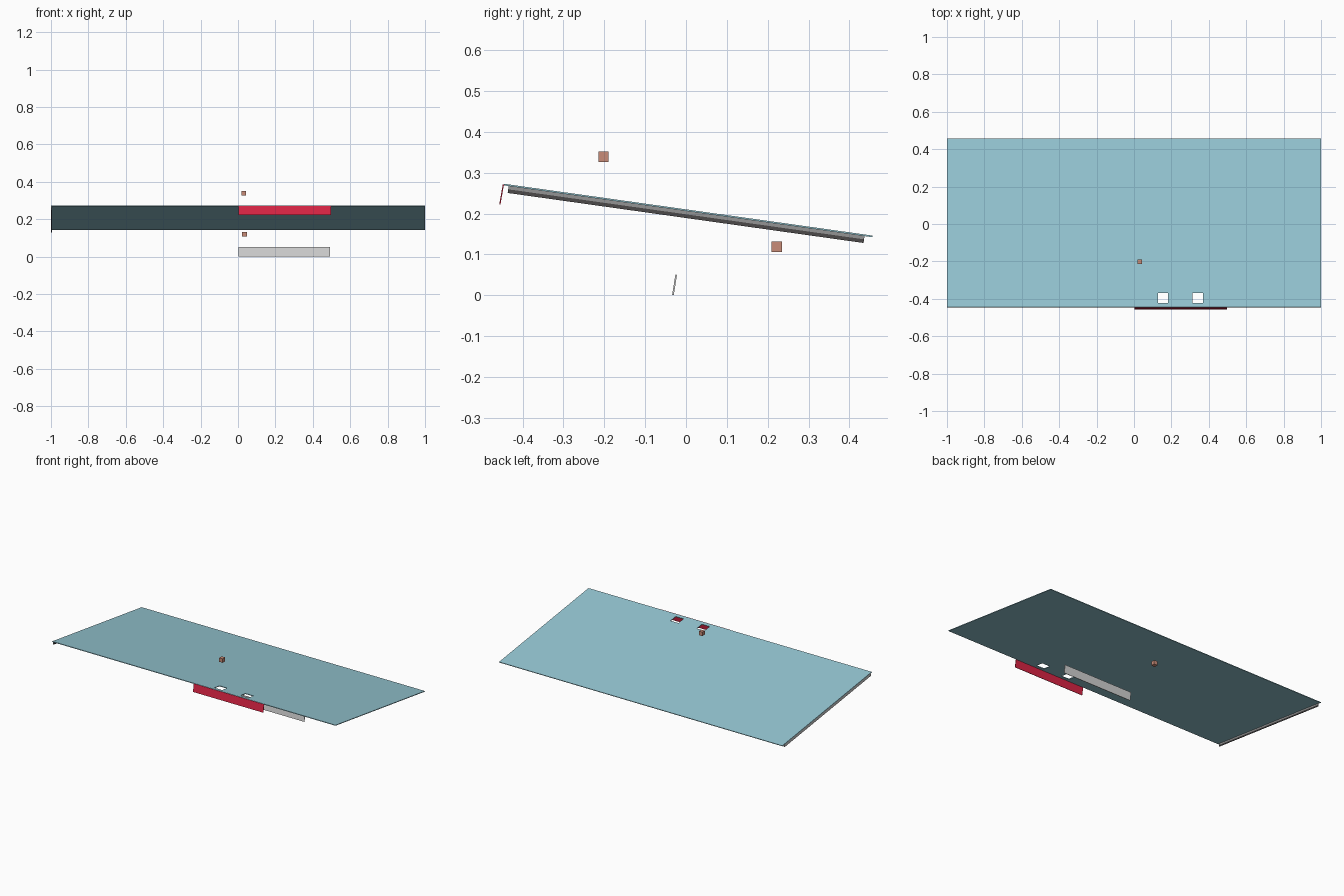
import bpy, bmesh, math
from mathutils import Matrix, Vector

if "Cube" in bpy.data.objects:
    bpy.data.objects.remove(bpy.data.objects["Cube"])


def material(name, rgb):
    m = bpy.data.materials.new(name)
    lin = [((c / 255 + 0.055) / 1.055) ** 2.4 if c > 10 else c / 3295 for c in rgb]
    m.diffuse_color = (*lin, 1)
    m.use_nodes = True
    m.node_tree.nodes["Principled BSDF"].inputs["Base Color"].default_value = m.diffuse_color
    return m


GLASS = material("pale blue", (150, 200, 212))
RED = material("red", (218, 36, 68))
LIGHT = material("light grey", (208, 208, 208))
GREY = material("mid grey", (148, 148, 148))
DARK = material("dark grey", (76, 74, 74))
COPPER = material("copper", (201, 140, 120))

TILT = math.radians(-8.0)
PANEL = Matrix.Translation((0, 0.006, 0.2095)) @ Matrix.Rotation(TILT, 4, 'X')


def finish(name, bm, mat, matrix):
    bmesh.ops.recalc_face_normals(bm, faces=bm.faces)
    me = bpy.data.meshes.new(name)
    bm.to_mesh(me)
    bm.free()
    me.materials.append(mat)
    ob = bpy.data.objects.new(name, me)
    ob.matrix_world = matrix
    bpy.context.collection.objects.link(ob)
    return ob


def box(name, center, size, mat, matrix=Matrix()):
    bm = bmesh.new()
    bmesh.ops.create_cube(bm, size=1)
    bmesh.ops.scale(bm, vec=size, verts=bm.verts)
    bmesh.ops.translate(bm, vec=center, verts=bm.verts)
    return finish(name, bm, mat, matrix)


# Sloping sheet with two square holes
xs = [-1, 0.128, 0.183, 0.312, 0.368, 1]
ys = [-0.4555, -0.432, -0.379, 0.4555]
bm = bmesh.new()
grid = [[bm.verts.new((x, y, 0)) for y in ys] for x in xs]
for i in range(len(xs) - 1):
    for j in range(len(ys) - 1):
        if j == 1 and i in (1, 3):
            continue
        bm.faces.new((grid[i][j], grid[i + 1][j], grid[i + 1][j + 1], grid[i][j + 1]))
ext = bmesh.ops.extrude_face_region(bm, geom=bm.faces[:])
bmesh.ops.translate(bm, vec=(0, 0, -0.004),
                    verts=[v for v in ext["geom"] if isinstance(v, bmesh.types.BMVert)])
bmesh.ops.dissolve_limit(bm, angle_limit=0.01, verts=bm.verts, edges=bm.edges)
finish("sloping_sheet", bm, GLASS, PANEL)

# Rail under the left edge: pale outer wall, grey and dark inner strips
box("rail_outer", (-0.999, -0.004, -0.0125), (0.002, 0.88, 0.017), LIGHT, PANEL)
box("rail_inner_upper", (-0.9965, -0.004, -0.008), (0.003, 0.88, 0.008), GREY, PANEL)
box("rail_inner_lower", (-0.9965, -0.004, -0.0165), (0.003, 0.88, 0.009), DARK, PANEL)


# Narrow plates leaning forward, perpendicular to the sheet
def plate(name, center, size, mat, lean):
    m = Matrix.Translation(center) @ Matrix.Rotation(lean, 4, 'X')
    box(name, (0, 0, 0), size, mat, m)


plate("front_plate", (0.25, -0.4515, 0.247), (0.496, 0.003, 0.05), RED, math.radians(-10))
plate("loose_plate", (0.247, -0.028, 0.0254), (0.488, 0.004, 0.0505), LIGHT, math.radians(-9))

# Small floating blocks above and below the sheet
box("upper_block", (0.03, -0.202, 0.339), (0.025, 0.025, 0.025), COPPER)
box("lower_block", (0.035, 0.222, 0.119), (0.025, 0.025, 0.025), COPPER)
